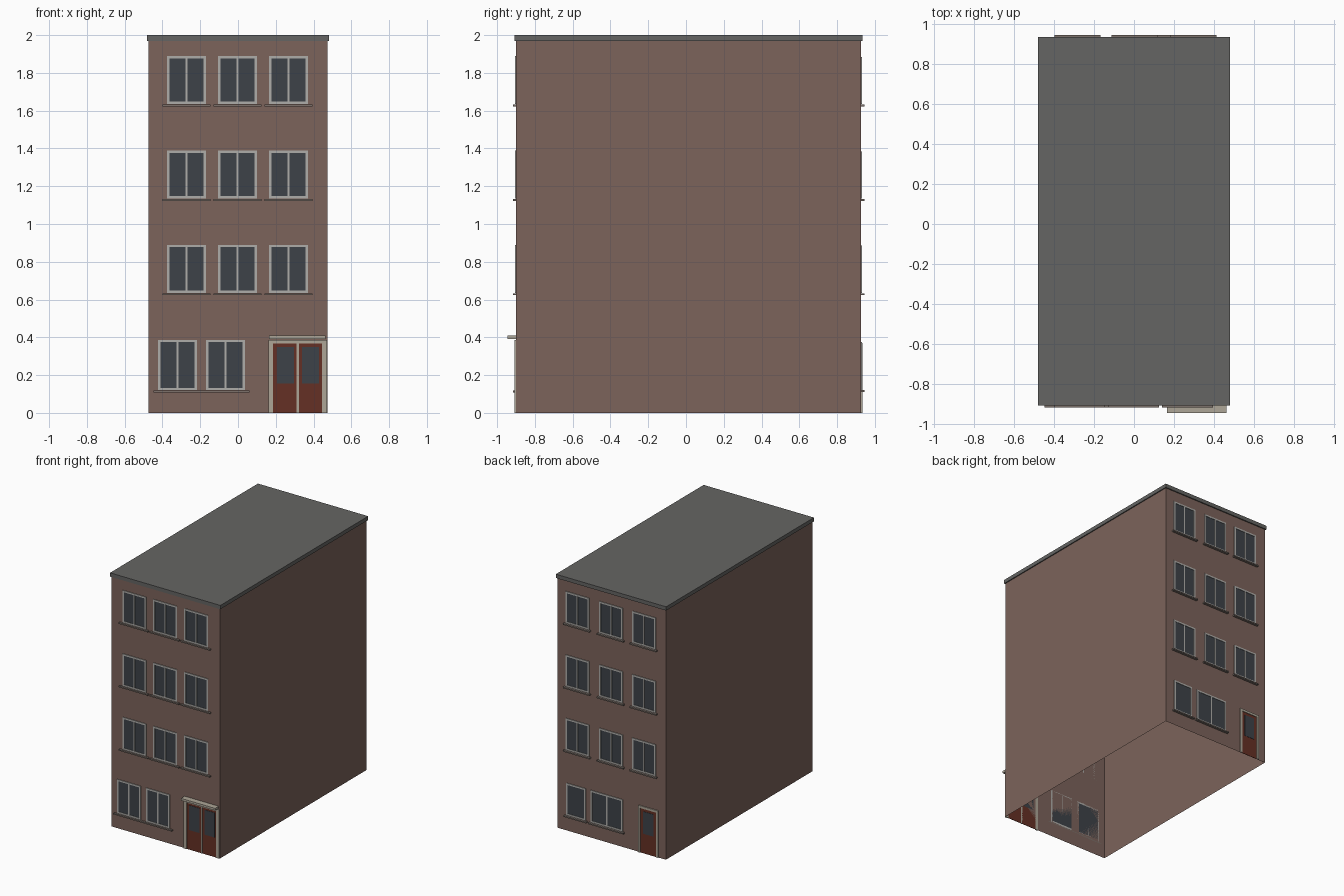
import bpy, bmesh

if "Cube" in bpy.data.objects:
    bpy.data.objects.remove(bpy.data.objects["Cube"])


def material(name, r, g, b):
    m = bpy.data.materials.new(name)
    m.diffuse_color = (r, g, b, 1)
    m.use_nodes = True
    m.node_tree.nodes["Principled BSDF"].inputs["Base Color"].default_value = m.diffuse_color
    return m


BRICK = material("brick", 0.20, 0.125, 0.104)
ROOF = material("roof_grey", 0.13, 0.13, 0.125)
GLASS = material("glass", 0.047, 0.054, 0.065)
FRAME = material("frame_paint", 0.43, 0.42, 0.40)
STONE = material("stone", 0.42, 0.38, 0.31)
SILL = material("sill_stone", 0.20, 0.165, 0.145)
RED = material("door_red", 0.13, 0.03, 0.018)

FRONT, BACK = -0.90, 0.926      # wall planes
HALF_W, WALL_TOP = 0.473, 1.97


def boxes(name, mat, items, open_bottom=False):
    """One object made of boxes given as (x0, x1, y0, y1, z0, z1)."""
    bm = bmesh.new()
    for x0, x1, y0, y1, z0, z1 in items:
        vs = bmesh.ops.create_cube(bm, size=1)["verts"]
        for v in vs:
            v.co = (x1 if v.co.x > 0 else x0,
                    y1 if v.co.y > 0 else y0,
                    z1 if v.co.z > 0 else z0)
    if open_bottom:
        bm.normal_update()
        low = [f for f in bm.faces if f.normal.z < -0.5]
        bmesh.ops.delete(bm, geom=low, context="FACES_ONLY")
    me = bpy.data.meshes.new(name)
    bm.to_mesh(me)
    bm.free()
    me.materials.append(mat)
    ob = bpy.data.objects.new(name, me)
    bpy.context.collection.objects.link(ob)
    return ob


def on_wall(side, x0, x1, z0, z1, out):
    """Box lying on the front or back wall and standing out from it."""
    if side == "front":
        return (x0, x1, FRONT - out, FRONT, z0, z1)
    return (x0, x1, BACK, BACK + out, z0, z1)


def window(side, x0, x1, z0, z1, overhang, split=True):
    t, o = 0.013, 0.005
    boxes(side + "_window_glass", GLASS,
          [on_wall(side, x0 + t, x1 - t, z0 + t, z1 - t, 0.002)])
    bars = [on_wall(side, x0, x0 + t, z0, z1, o),
            on_wall(side, x1 - t, x1, z0, z1, o),
            on_wall(side, x0 + t, x1 - t, z0, z0 + t, o),
            on_wall(side, x0 + t, x1 - t, z1 - t, z1, o)]
    if split:
        c = (x0 + x1) / 2
        bars.append(on_wall(side, c - 0.005, c + 0.005, z0 + t, z1 - t, o))
    boxes(side + "_window_frame", FRAME, bars)
    boxes(side + "_window_sill", SILL,
          [on_wall(side, x0 - overhang, x1 + overhang, z0 - 0.012, z0 - 0.002,
                   0.016 if side == "front" else 0.019)])


def door(side, x0, x1, top, jamb, panes, pane_z, split):
    boxes(side + "_door_leaf", RED,
          [on_wall(side, x0 + jamb, x1 - jamb, 0, top - 0.018, 0.003)])
    bars = [on_wall(side, x0, x0 + jamb, 0, top, 0.008),
            on_wall(side, x1 - jamb, x1, 0, top, 0.008),
            on_wall(side, x0 + jamb, x1 - jamb, top - 0.018, top, 0.008)]
    if split:
        c = (x0 + x1) / 2
        bars.append(on_wall(side, c - 0.006, c + 0.006, 0, top - 0.018, 0.006))
    boxes(side + "_door_frame", STONE, bars)
    boxes(side + "_door_glass", GLASS,
          [on_wall(side, a, b, pane_z[0], pane_z[1], 0.005) for a, b in panes])


# Hollow shell, open underneath, and flat roof slab
boxes("walls", BRICK, [(-HALF_W, HALF_W, FRONT, BACK, 0, WALL_TOP)], True)
boxes("roof", ROOF, [(-0.481, 0.481, -0.907, 0.935, WALL_TOP, 2.0)])

# Upper storeys, front and back
for floor in range(3):
    z = 0.635 + 0.5 * floor
    for x in (-0.376, -0.106, 0.164):
        window("front", x, x + 0.206, z, z + 0.255, 0.024)
    for x in (-0.385, -0.10, 0.195):
        window("back", x, x + 0.205, z, z + 0.25, 0.013)

# Ground floor windows
for x in (-0.423, -0.169):
    window("front", x, x + 0.206, 0.12, 0.387, 0.024)
window("back", -0.10, 0.18, 0.122, 0.375, 0.013)
window("back", 0.225, 0.395, 0.122, 0.375, 0.013, split=False)

# Entrance double door with canopy, and single back door
door("front", 0.162, 0.470, 0.385, 0.024,
     [(0.206, 0.296), (0.340, 0.430)], (0.155, 0.35), True)
boxes("canopy", STONE, [(0.165, 0.462, -0.945, FRONT, 0.392, 0.409)])
door("back", -0.410, -0.235, 0.37, 0.018,
     [(-0.367, -0.278)], (0.155, 0.33), False)
